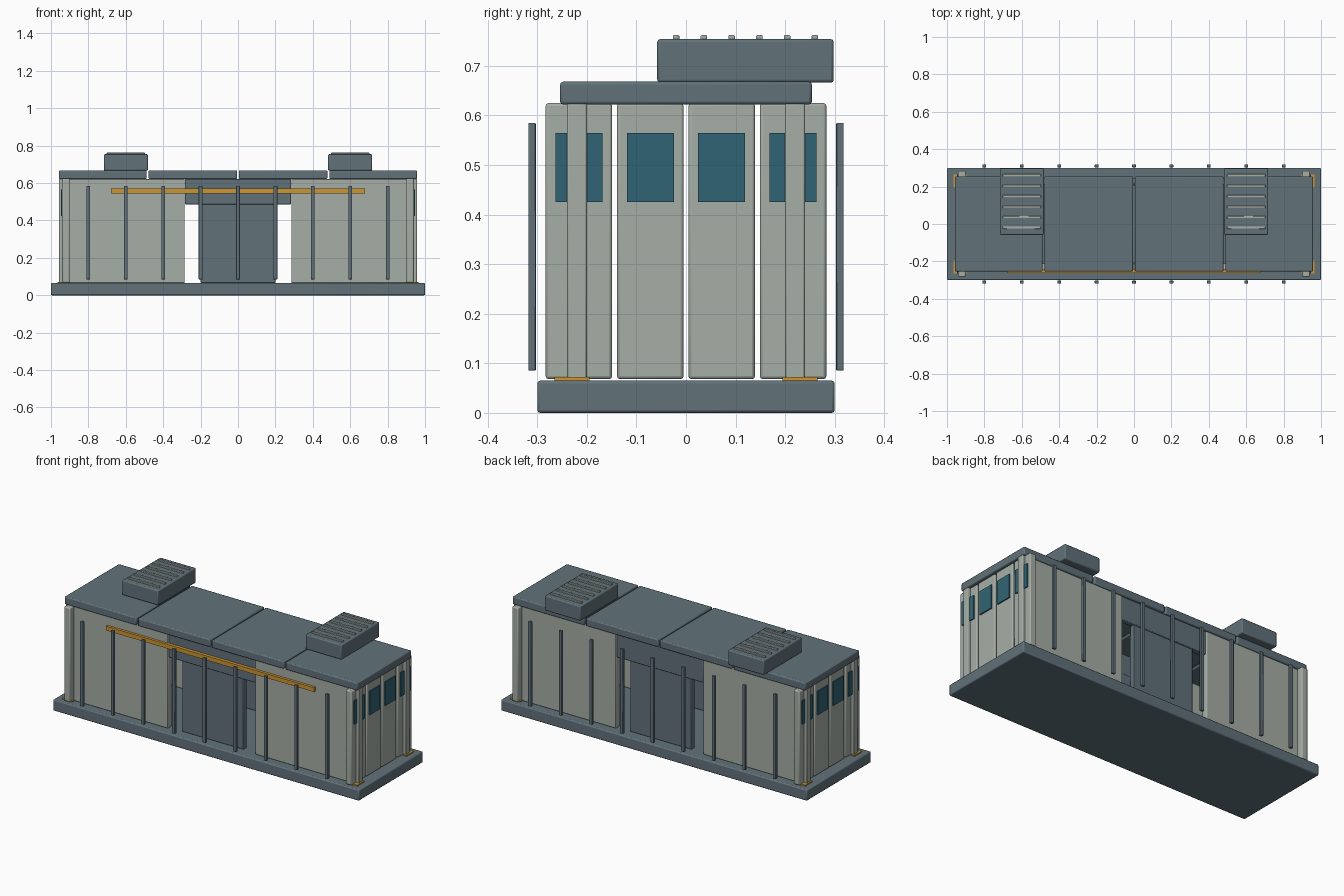
import bpy

cube = bpy.data.objects.get("Cube")
if cube:
    bpy.data.objects.remove(cube, do_unlink=True)


def material(name, rgb):
    mat = bpy.data.materials.new(name)
    mat.use_nodes = True
    mat.diffuse_color = (*rgb, 1)
    mat.node_tree.nodes["Principled BSDF"].inputs["Base Color"].default_value = (*rgb, 1)
    return mat


SLATE = material("slate", (0.12, 0.168, 0.195))
PALE = material("pale_grey", (0.38, 0.42, 0.38))
GLASS = material("teal_glass", (0.03, 0.127, 0.174))
AMBER = material("amber", (0.61, 0.305, 0.032))


def box(name, x, y, z, mat, bevel=0.0):
    """Box from (min, max) ranges, optionally with rounded edges."""
    ranges = [sorted(r) for r in (x, y, z)]
    bpy.ops.mesh.primitive_cube_add(size=1, location=[(a + b) / 2 for a, b in ranges])
    ob = bpy.context.object
    ob.name = name
    ob.scale = [b - a for a, b in ranges]
    bpy.ops.object.transform_apply(location=False, rotation=False, scale=True)
    ob.data.materials.append(mat)
    if bevel:
        mod = ob.modifiers.new("rounded_edges", "BEVEL")
        mod.width = bevel
        mod.segments = 2
        bpy.ops.object.shade_smooth_by_angle()
    return ob


def span(centre, width):
    return centre - width / 2, centre + width / 2


def flip(side, a, b):
    return side * a, side * b


FLOOR, EAVES, ROOF = 0.065, 0.622, 0.668

# Platform
box("platform", (-1, 1), (-0.3, 0.3), (0, FLOOR), SLATE, 0.006)

# Long sides: wall panels, doors, lintels and upright rails
for side, label in ((-1, "front"), (1, "back")):
    for end in (-1, 1):
        box(label + "_wall", flip(end, 0.285, 0.91), flip(side, 0.21, 0.247),
            (FLOOR, EAVES), PALE, 0.004)
    box(label + "_lintel", (-0.283, 0.283), flip(side, 0.212, 0.243),
        (0.485, EAVES), SLATE, 0.004)
    box(label + "_door", (-0.2, 0.2), flip(side, 0.205, 0.235), (FLOOR, 0.5), SLATE, 0.004)
    for i in range(-4, 5):
        box(label + "_upright", span(i * 0.2, 0.02), flip(side, 0.303, 0.318),
            (0.085, 0.585), SLATE, 0.002)

# Amber strip along the front only
box("front_strip", (-0.68, 0.68), (-0.262, -0.243), (0.545, 0.57), AMBER)

# Short ends: four panels with windows, corner posts and foot plates
for end, label in ((-1, "right"), (1, "left")):
    for i in range(4):
        y = (i - 1.5) * 0.144
        box(label + "_end_panel", flip(end, 0.9, 0.94), span(y, 0.134),
            (0.068, 0.625), PALE, 0.006)
        box(label + "_window", flip(end, 0.938, 0.947), span(y, 0.095),
            (0.425, 0.565), GLASS)
    for side in (-1, 1):
        box(label + "_corner_post", flip(end, 0.915, 0.957), flip(side, 0.2, 0.24),
            (FLOOR, 0.624), PALE, 0.004)
        box(label + "_foot_plate", flip(end, 0.895, 0.965), flip(side, 0.195, 0.265),
            (0.064, 0.072), AMBER)

# Roof panels and rooftop units with slats
for end, label in ((-1, "right"), (1, "left")):
    for name, x in (("inner", (0.005, 0.478)), ("outer", (0.488, 0.957))):
        box(label + "_" + name + "_roof", flip(end, *x), (-0.254, 0.254),
            (EAVES, ROOF), SLATE, 0.006)
    box(label + "_roof_unit", flip(end, 0.482, 0.717), (-0.058, 0.298),
        (0.666, 0.754), SLATE, 0.006)
    for i in range(6):
        box(label + "_slat", flip(end, 0.498, 0.702), span(-0.02 + i * 0.056, 0.013),
            (0.75, 0.762), PALE, 0.002)
